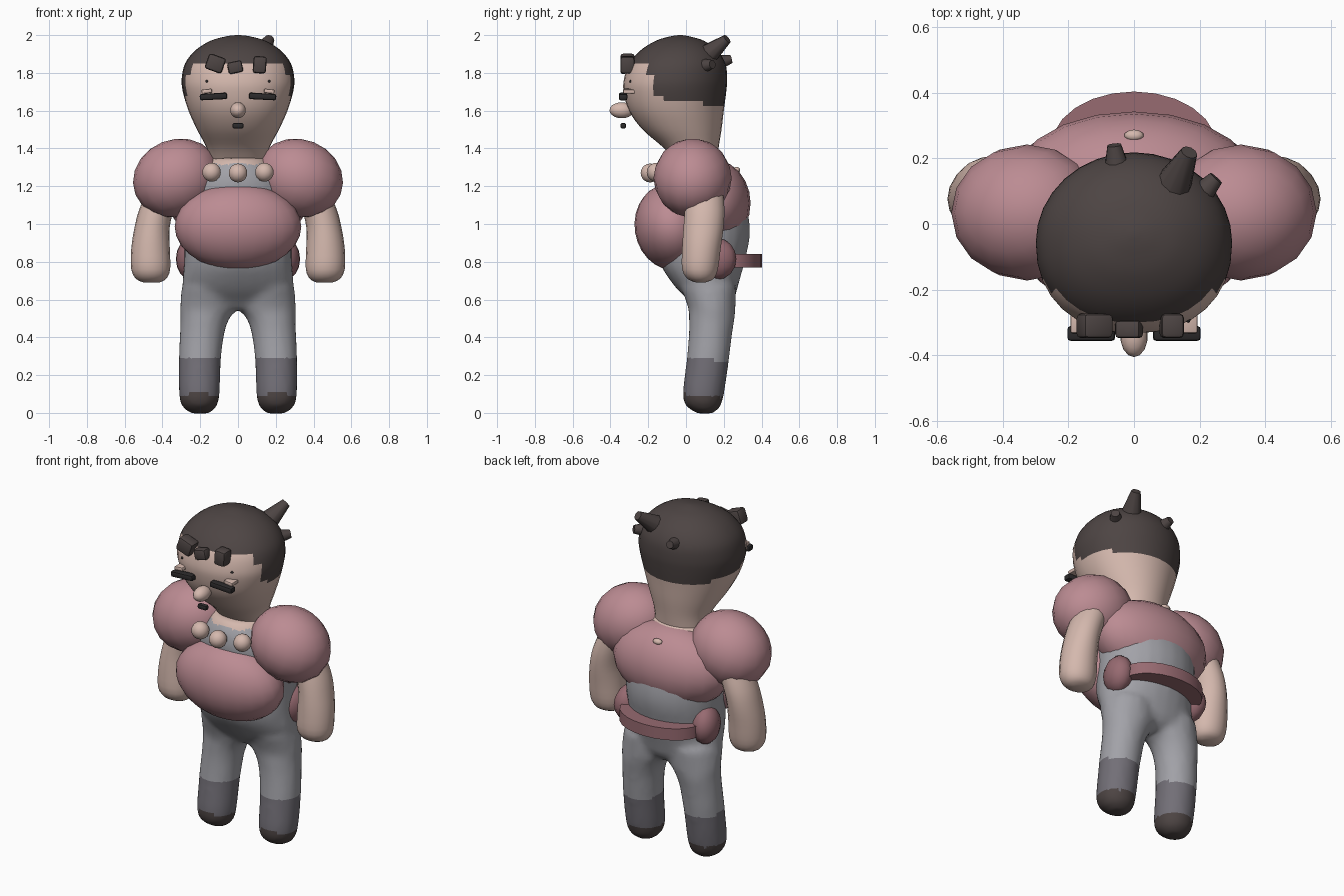
import bpy, bmesh, math
from mathutils import Vector, Matrix, Euler

if "Cube" in bpy.data.objects:
    bpy.data.objects.remove(bpy.data.objects["Cube"])


def material(name, rgb):
    m = bpy.data.materials.new(name)
    m.diffuse_color = (*rgb, 1)
    m.use_nodes = True
    m.node_tree.nodes["Principled BSDF"].inputs["Base Color"].default_value = m.diffuse_color
    return m


PINK = material("pink cloth", (0.50, 0.26, 0.29))
BELT = material("dark pink", (0.31, 0.145, 0.165))
SKIN = material("skin", (0.66, 0.48, 0.42))
HAIR = material("dark brown hair", (0.075, 0.059, 0.057))
GREY = material("grey suit", (0.36, 0.36, 0.39))
CUFF = material("dark grey cuff", (0.17, 0.16, 0.185))
BLACK = material("near black", (0.025, 0.023, 0.024))


def finish(bm, name, mats, angle=50):
    bmesh.ops.recalc_face_normals(bm, faces=bm.faces[:])
    me = bpy.data.meshes.new(name)
    bm.to_mesh(me)
    bm.free()
    ob = bpy.data.objects.new(name, me)
    bpy.context.collection.objects.link(ob)
    for m in mats:
        me.materials.append(m)
    bpy.ops.object.select_all(action='DESELECT')
    ob.select_set(True)
    bpy.context.view_layer.objects.active = ob
    bpy.ops.object.shade_smooth_by_angle(angle=math.radians(angle))
    return ob


def spline(rows, steps):
    """Smooth interpolation between cross-section rows."""
    out = []
    for i in range(len(rows) - 1):
        p = [rows[min(max(i + k, 0), len(rows) - 1)] for k in (-1, 0, 1, 2)]
        for s in range(steps):
            t = s / steps
            out.append([0.5 * (2 * b + (c - a) * t + (2 * a - 5 * b + 4 * c - d) * t * t
                               + (3 * b - a - 3 * c + d) * t ** 3) for a, b, c, d in zip(*p)])
    return out + [list(rows[-1])]


def loft(bm, rows, seg=24, steps=3, front_power=1.0):
    """Stack of ellipses, each row = z, centre x, front y, back y, half width.
    A front_power below 1 makes the front half squarer."""
    rings = []
    for z, cx, y0, y1, rx in spline(rows, steps):
        ring = []
        for k in range(seg):
            c, s = math.cos(2 * math.pi * k / seg), math.sin(2 * math.pi * k / seg)
            if s < 0:
                c, s = (math.copysign(abs(v) ** front_power, v) for v in (c, s))
            ring.append(bm.verts.new((cx + rx * c, (y0 + y1) / 2 + (y1 - y0) / 2 * s, z)))
        rings.append(ring)
    for a, b in zip(rings, rings[1:]):
        for k in range(seg):
            n = (k + 1) % seg
            bm.faces.new((a[k], a[n], b[n], b[k]))
    bm.faces.new(rings[0])
    bm.faces.new(rings[-1])


def ball(name, loc, radii, mat, tilt=(0, 0, 0), seg=16, rings=10):
    bm = bmesh.new()
    m = Matrix.LocRotScale(Vector(loc), Euler([math.radians(a) for a in tilt]), Vector(radii))
    bmesh.ops.create_uvsphere(bm, u_segments=seg, v_segments=rings, radius=1, matrix=m)
    return finish(bm, name, [mat], 60)


def block(name, loc, size, mat, tilt=(0, 0, 0), bevel=0.01):
    bm = bmesh.new()
    bmesh.ops.create_cube(bm, size=1, matrix=Matrix.Diagonal((*size, 1)))
    bmesh.ops.bevel(bm, geom=bm.edges[:], offset=bevel, segments=2, profile=0.5, affect='EDGES')
    bm.transform(Matrix.LocRotScale(Vector(loc), Euler([math.radians(a) for a in tilt]), None))
    return finish(bm, name, [mat], 35)


def spike(name, start, end, r1, r2):
    a, b = Vector(start), Vector(end)
    m = Matrix.Translation((a + b) / 2) @ (b - a).to_track_quat('Z', 'Y').to_matrix().to_4x4()
    bm = bmesh.new()
    bmesh.ops.create_cone(bm, cap_ends=True, segments=10, radius1=r1, radius2=r2,
                          depth=(b - a).length, matrix=m)
    return finish(bm, name, [HAIR], 40)


# Suit: torso and both legs fused into one soft body
bm = bmesh.new()
loft(bm, [(0.545, 0, 0.06, 0.20, 0.18), (0.59, 0, 0.02, 0.25, 0.26), (0.67, 0, -0.06, 0.275, 0.295),
          (0.80, 0, -0.14, 0.31, 0.285), (0.95, 0, -0.14, 0.34, 0.285), (1.10, 0, -0.15, 0.32, 0.29),
          (1.22, 0, -0.16, 0.28, 0.26), (1.30, 0, -0.14, 0.21, 0.19), (1.35, 0, -0.10, 0.17, 0.15)])
for s in (-1, 1):
    loft(bm, [(-0.004, s * .2, 0.065, 0.135, 0.04), (0.02, s * .203, 0.02, 0.172, 0.080),
              (0.08, s * .205, -0.018, 0.198, 0.106), (0.28, s * .202, 0.003, 0.228, 0.112),
              (0.42, s * .19, 0.015, 0.245, 0.118), (0.50, s * .175, 0.015, 0.258, 0.130),
              (0.56, s * .155, 0.01, 0.262, 0.152), (0.67, s * .148, -0.03, 0.265, 0.15)])
body = finish(bm, "suit_body", [GREY, CUFF, HAIR, SKIN])
remesh = body.modifiers.new("fuse", 'REMESH')
remesh.mode = 'VOXEL'
remesh.voxel_size = 0.02
soft = body.modifiers.new("soften", 'SMOOTH')
soft.iterations = 4
for m in ("fuse", "soften"):
    bpy.ops.object.modifier_apply(modifier=m)
if len(body.data.materials) < 4:
    body.data.materials.clear()
    for m in (GREY, CUFF, HAIR, SKIN):
        body.data.materials.append(m)
for p in body.data.polygons:
    p.use_smooth = True
    z = p.center.z + 0.1 * (p.center.y - 0.1)
    p.material_index = 2 if z < 0.09 else 1 if z < 0.285 else 3 if p.center.z > 1.318 else 0

# Head, with the hair cap coloured by height and depth
bm = bmesh.new()
loft(bm, [(1.31, 0, -0.04, 0.16, 0.145), (1.40, 0, -0.115, 0.172, 0.165), (1.50, 0, -0.23, 0.188, 0.217),
          (1.60, 0, -0.302, 0.20, 0.262), (1.70, 0, -0.33, 0.213, 0.292), (1.77, 0, -0.328, 0.218, 0.298),
          (1.85, 0, -0.30, 0.208, 0.28), (1.92, 0, -0.24, 0.165, 0.225), (1.97, 0, -0.16, 0.095, 0.145),
          (1.993, 0, -0.085, 0.02, 0.065), (2.0, 0, -0.04, -0.02, 0.012)], 32, 4, 0.9)
head = finish(bm, "head", [SKIN, HAIR], 60)
for p in head.data.polygons:
    y, z = p.center.y, p.center.z
    edge = 1.65 - 0.12 * y if y > -0.155 else 1.785 if y > -0.205 else 1.845
    p.material_index = int(z > edge)

# Hair tufts and fringe
spike("hair_spike_large", (0.105, 0.09, 1.875), (0.168, 0.218, 1.98), 0.066, 0.026)
spike("hair_spike_side", (0.195, 0.08, 1.835), (0.25, 0.14, 1.845), 0.042, 0.024)
spike("hair_spike_back", (-0.05, 0.15, 1.85), (-0.06, 0.24, 1.873), 0.044, 0.022)
block("fringe_left", (-0.12, -0.31, 1.85), (0.095, 0.075, 0.085), HAIR, (0, 20, 0), 0.014)
block("fringe_middle", (-0.015, -0.32, 1.83), (0.078, 0.055, 0.062), HAIR, (0, -12, 0), 0.012)
block("fringe_right", (0.115, -0.31, 1.843), (0.07, 0.075, 0.09), HAIR, (0, 4, 0), 0.014)

# Face
ball("nose", (0, -0.34, 1.602), (0.042, 0.065, 0.042), SKIN, seg=14)
block("mouth", (0, -0.332, 1.52), (0.06, 0.03, 0.03), BLACK)
for s, side in ((-1, "left"), (1, "right")):
    block("closed_eye_" + side, (s * 0.13, -0.333, 1.675), (0.145, 0.045, 0.034), BLACK, (0, s * 3, 0))
    block("eyelid_" + side, (s * 0.165, -0.295, 1.703), (0.055, 0.075, 0.022), SKIN, (0, s * 6, 0), 0.006)
    ball("temple_dot_" + side, (s * 0.165, -0.289, 1.755), (0.008, 0.012, 0.008), BLACK, seg=8, rings=6)

# Puffed jacket: belly, back and sleeves
ball("belly_puff", (0, -0.075, 0.985), (0.335, 0.197, 0.23), PINK, (9, 0, 0), 24, 14)
ball("back_puff", (0, 0.135, 1.11), (0.365, 0.207, 0.235), PINK, seg=20, rings=12)
ball("back_button", (0, 0.27, 1.287), (0.03, 0.018, 0.015), SKIN, (-30, 0, 0), seg=10, rings=6)
for s, side in ((-1, "left"), (1, "right")):
    ball("sleeve_" + side, (s * 0.325, 0.035, 1.243), (0.235, 0.207, 0.205), PINK, (0, s * 22, 0))

    # Arm, running from inside the sleeve to a rounded hand
    bm = bmesh.new()
    loft(bm, [(0.69, s * .458, 0.055, 0.10, 0.04), (0.708, s * .46, 0.01, 0.145, 0.078),
              (0.76, s * .462, -0.022, 0.170, 0.103), (0.87, s * .463, -0.022, 0.185, 0.102),
              (0.98, s * .455, -0.015, 0.20, 0.093), (1.08, s * .43, -0.008, 0.205, 0.092),
              (1.20, s * .38, 0.0, 0.195, 0.09)], 18)
    finish(bm, "arm_" + side, [SKIN], 60)

    # Hip pads at the ends of the belt
    ball("hip_pad_" + side, (s * 0.25, 0.165, 0.815), (0.078, 0.105, 0.11), BELT, (0, 0, s * -15), 12, 8)

    # Outer collar beads
    ball("collar_bead_" + side, (s * 0.14, -0.158, 1.274), (0.05, 0.05, 0.05), SKIN, seg=14)
ball("collar_bead_middle", (0, -0.19, 1.27), (0.05, 0.05, 0.05), SKIN, seg=14)

# Belt across the back
bm = bmesh.new()
bmesh.ops.create_cone(bm, cap_ends=True, segments=24, radius1=1, radius2=1, depth=1,
                      matrix=Matrix.LocRotScale(Vector((0, 0.235, 0.805)), None, Vector((0.252, 0.168, 0.07))))
finish(bm, "back_belt", [BELT], 40)
